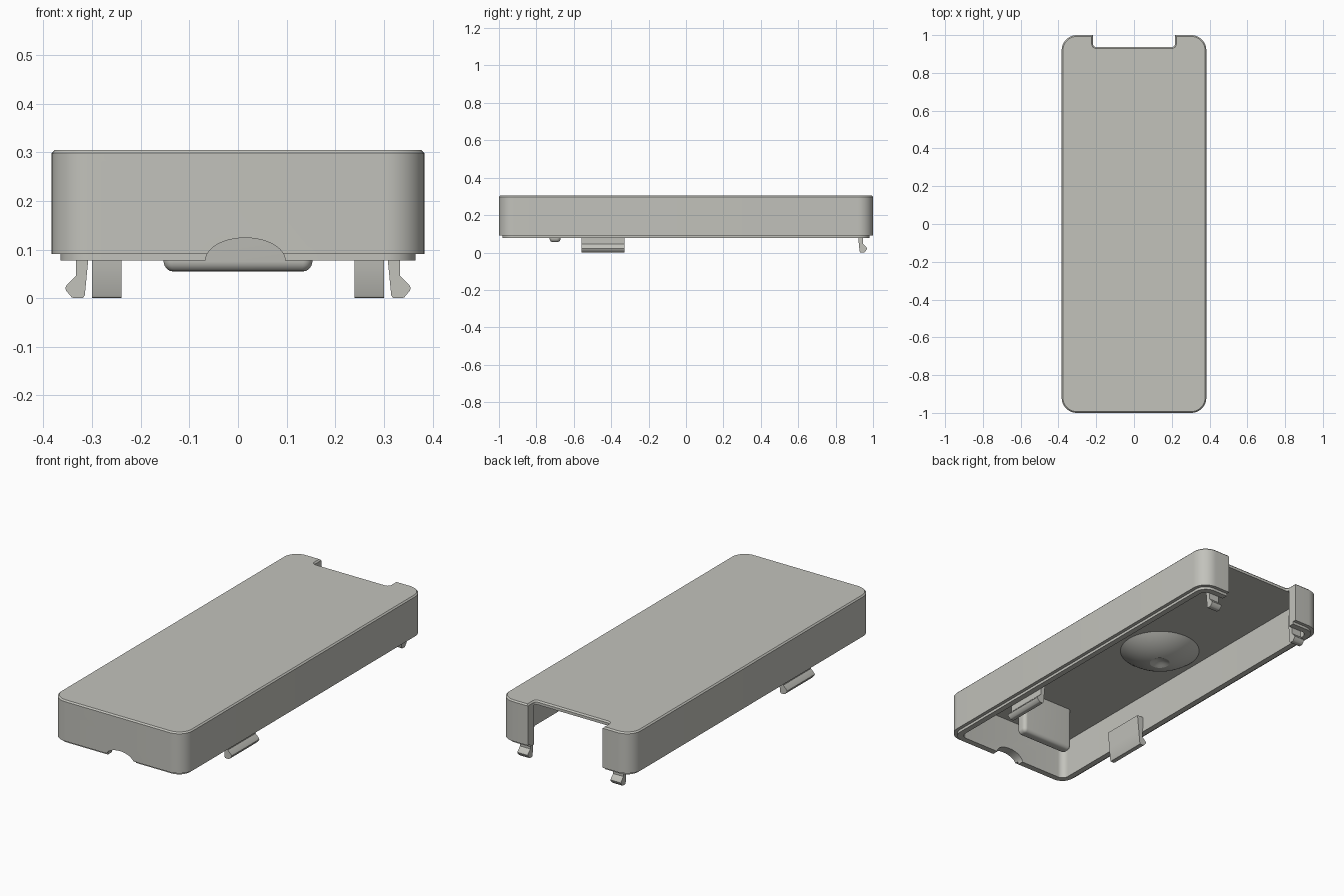
import bpy, bmesh, math

if "Cube" in bpy.data.objects:
    bpy.data.objects.remove(bpy.data.objects["Cube"])

grey = bpy.data.materials.new("warm_grey")
grey.diffuse_color = (0.54, 0.54, 0.50, 1)
grey.use_nodes = True
grey.node_tree.nodes["Principled BSDF"].inputs["Base Color"].default_value = grey.diffuse_color


def finish(name, bm):
    bmesh.ops.recalc_face_normals(bm, faces=bm.faces)
    me = bpy.data.meshes.new(name)
    bm.to_mesh(me)
    bm.free()
    ob = bpy.data.objects.new(name, me)
    bpy.context.collection.objects.link(ob)
    me.materials.append(grey)
    return ob


def smooth(ob, angle=30):
    bpy.ops.object.select_all(action='DESELECT')
    ob.select_set(True)
    bpy.context.view_layer.objects.active = ob
    bpy.ops.object.shade_smooth_by_angle(angle=math.radians(angle))


def rounded_ring(bm, hx, hy, r, z, cy=0, steps=10):
    """Rounded rectangle of vertices at height z."""
    ring = []
    for q, (sx, sy) in enumerate([(1, 1), (-1, 1), (-1, -1), (1, -1)]):
        for i in range(steps + 1):
            a = math.pi / 2 * (q + i / steps)
            ring.append(bm.verts.new((sx * (hx - r) + r * math.cos(a),
                                      cy + sy * (hy - r) + r * math.sin(a), z)))
    return ring


def loft(name, rings, cy=0):
    """Skin a stack of rounded rectangles (hx, hy, radius, z) and cap both ends."""
    bm = bmesh.new()
    loops = [rounded_ring(bm, *r, cy=cy) for r in rings]
    for a, b in zip(loops, loops[1:]):
        n = len(a)
        for i in range(n):
            j = (i + 1) % n
            bm.faces.new((a[i], a[j], b[j], b[i]))
    bm.faces.new(loops[0])
    bm.faces.new(loops[-1])
    return finish(name, bm)


def extrude_profile(name, pts, start, end, place):
    """Extrude a 2D profile between start and end; place maps (u, v, w) to xyz."""
    bm = bmesh.new()
    a = [bm.verts.new(place(u, v, start)) for u, v in pts]
    b = [bm.verts.new(place(u, v, end)) for u, v in pts]
    for i in range(len(pts)):
        j = (i + 1) % len(pts)
        bm.faces.new((a[i], a[j], b[j], b[i]))
    bm.faces.new(a)
    bm.faces.new(b)
    return finish(name, bm)


# Hollow cover: cavity ceiling, inner wall, lip, outer wall, chamfered top
cover = loft("cover_shell", [
    (0.335, 0.950, 0.035, 0.284),
    (0.335, 0.950, 0.035, 0.077),
    (0.365, 0.982, 0.063, 0.077),
    (0.365, 0.982, 0.063, 0.091),
    (0.383, 1.000, 0.080, 0.091),
    (0.383, 1.000, 0.080, 0.298),
    (0.376, 0.993, 0.073, 0.305)])

# Rear notch with a flared top edge
notch = loft("notch_cutter", [
    (0.217, 0.100, 0.016, 0.0),
    (0.217, 0.100, 0.016, 0.298),
    (0.231, 0.114, 0.030, 0.312)], cy=1.037)

# Cable arch in the front wall
arc = [(0.015 + 0.082 * math.cos(t), 0.077 + 0.047 * math.sin(t))
       for t in (2 * math.pi * i / 48 for i in range(48))]
arch = extrude_profile("arch_cutter", arc, -1.1, -0.9, lambda u, v, w: (u, w, v))

for cutter in (notch, arch):
    mod = cover.modifiers.new("cut", 'BOOLEAN')
    mod.operation = 'DIFFERENCE'
    mod.solver = 'EXACT'
    mod.object = cutter
    bpy.context.view_layer.objects.active = cover
    bpy.ops.object.modifier_apply(modifier=mod.name)
    bpy.data.objects.remove(cutter)
smooth(cover)

# Snap clips: slanted leg with an outward hook (distance outward, height)
hook = [(0.300, 0.16), (0.308, 0.077), (0.315, 0.006), (0.318, 0.001), (0.322, 0.0),
        (0.337, 0.0), (0.342, 0.002), (0.353, 0.015), (0.355, 0.021), (0.352, 0.027),
        (0.333, 0.046), (0.333, 0.077), (0.338, 0.16)]
for side, label in ((1, "right"), (-1, "left")):
    smooth(extrude_profile("side_clip_" + label, hook, -0.56, -0.33,
                           lambda u, v, w: (side * u, w, v)))
    smooth(extrude_profile("rear_clip_" + label, hook, 0.24, 0.30,
                           lambda u, v, w: (side * w, u + 0.613, v)))

# Rounded retaining plate hanging from the ceiling
plate = loft("retaining_plate", [
    (0.153, 0.030, 0.02, 0.290),
    (0.153, 0.030, 0.02, 0.075),
    (0.151, 0.028, 0.018, 0.067),
    (0.146, 0.023, 0.014, 0.060),
    (0.140, 0.017, 0.010, 0.056),
    (0.133, 0.010, 0.005, 0.055)], cy=-0.70)
smooth(plate, 40)

# Domed boss under the ceiling with a dimple at its tip
bm = bmesh.new()
R, depth, base = 0.304, 0.075, 0.286
prof = [(0.2 * (1 - i / 12) + 0.05 * i / 12) for i in range(13)]
prof = [(r, base - (math.sqrt(R * R - r * r) - (R - depth))) for r in prof]
prof += [(0.035, 0.221), (0.018, 0.228), (0.0, 0.230)]
vs = [bm.verts.new((-0.11 + r, 0.07, z)) for r, z in prof]
es = [bm.edges.new(e) for e in zip(vs, vs[1:])]
bmesh.ops.spin(bm, geom=vs + es, cent=(-0.11, 0.07, 0), axis=(0, 0, 1),
               angle=2 * math.pi, steps=48)
bmesh.ops.remove_doubles(bm, verts=bm.verts, dist=0.0005)
boss = finish("domed_boss", bm)
if min(boss.data.polygons, key=lambda p: p.center.z).normal.z > 0:
    boss.data.flip_normals()
smooth(boss)
